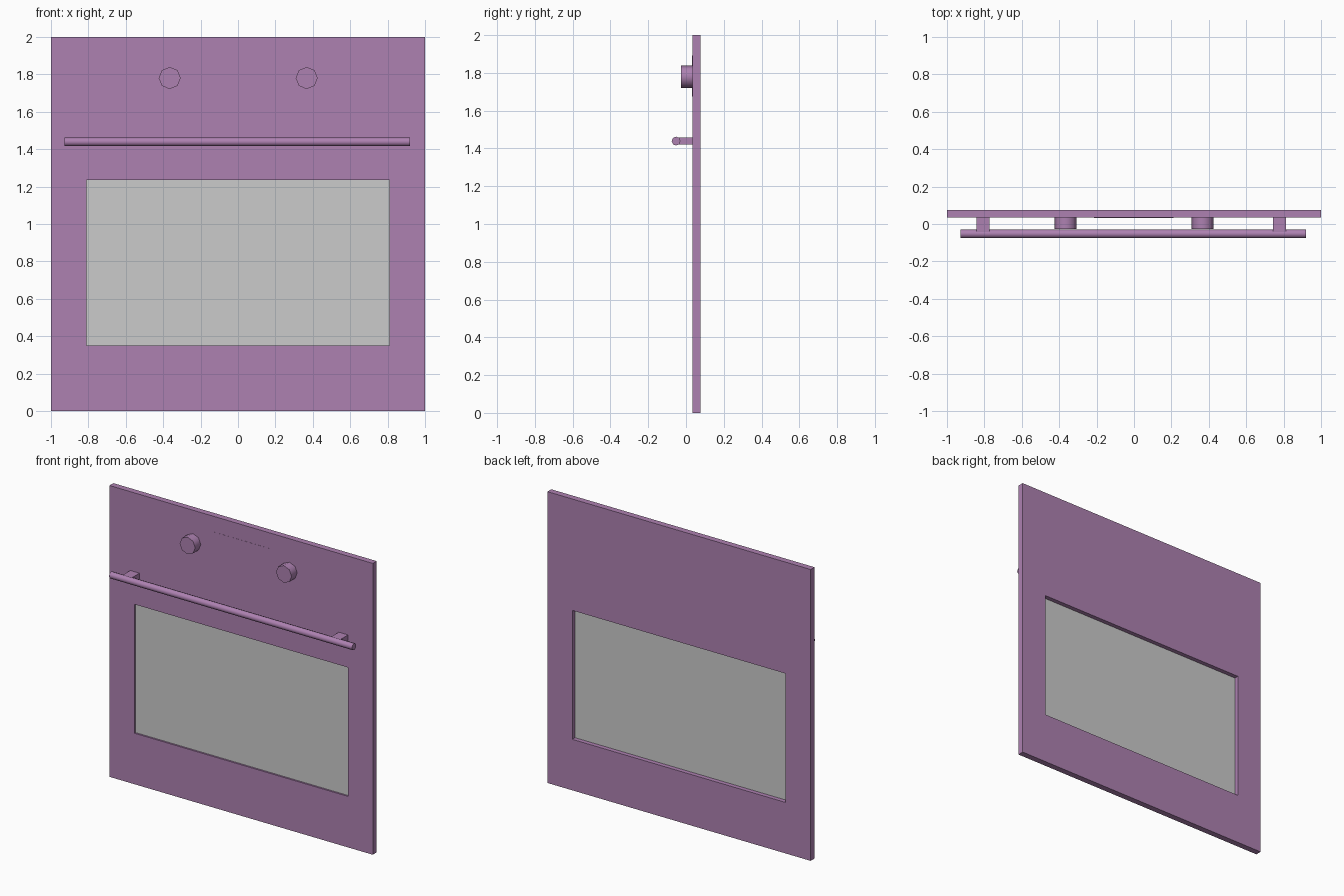
import bpy, math

if "Cube" in bpy.data.objects:
    bpy.data.objects.remove(bpy.data.objects["Cube"])

purple = bpy.data.materials.new("purple_enamel")
purple.diffuse_color = (0.42, 0.22, 0.44, 1)
purple.use_nodes = True
purple.node_tree.nodes["Principled BSDF"].inputs["Base Color"].default_value = purple.diffuse_color

FRONT, BACK = 0.034, 0.076   # y of the panel's two faces


def box(name, x, y, z):
    bpy.ops.mesh.primitive_cube_add(size=1, location=[sum(r) / 2 for r in (x, y, z)])
    o = bpy.context.object
    o.name = name
    o.scale = [r[1] - r[0] for r in (x, y, z)]
    bpy.ops.object.transform_apply(location=False, rotation=False, scale=True)
    o.data.materials.append(purple)
    return o


def cylinder(name, radius, depth, location, rotation):
    bpy.ops.mesh.primitive_cylinder_add(vertices=8, radius=radius, depth=depth,
                                        location=location, rotation=rotation)
    o = bpy.context.object
    o.name = name
    o.data.materials.append(purple)
    bpy.ops.object.shade_smooth_by_angle(angle=math.radians(50))
    return o


def rect(x0, x1, z0, z1, y):
    return [(x0, y, z0), (x1, y, z0), (x1, y, z1), (x0, y, z1)]


def mesh_object(name, verts, faces):
    me = bpy.data.meshes.new(name)
    me.from_pydata(verts, [], faces)
    o = bpy.data.objects.new(name, me)
    bpy.context.collection.objects.link(o)
    return o


# Front panel with window opening
window = (-0.81, 0.81, 0.35, 1.235)
verts = rect(-1, 1, 0, 2, FRONT) + rect(*window, FRONT)
faces = [(i, (i + 1) % 4, (i + 1) % 4 + 4, i + 4) for i in range(4)]
panel = mesh_object("front_panel", verts, faces)
panel.data.materials.append(purple)
solid = panel.modifiers.new("thickness", 'SOLIDIFY')
solid.thickness = BACK - FRONT
solid.offset = -1

# Window glass, set slightly back from the front face
mesh_object("window_glass", rect(*window, FRONT + 0.012), [(0, 1, 2, 3)])

# Display plate, almost flush with the panel
box("display", (-0.213, 0.211), (FRONT - 0.001, FRONT + 0.004), (1.675, 1.893))

# Control knobs
for side, x in (("left", -0.365), ("right", 0.367)):
    cylinder(side + "_knob", 0.059, 0.064, (x, 0.005, 1.78), (math.pi / 2, 0, 0))

# Handle bar and its two mounts
cylinder("handle_bar", 0.0235, 1.845, (-0.004, -0.0525, 1.439), (0, math.pi / 2, 0))
for side, x in (("left", -0.807), ("right", 0.777)):
    box(side + "_handle_mount", (x - 0.035, x + 0.035), (-0.05, FRONT + 0.004), (1.42, 1.459))
